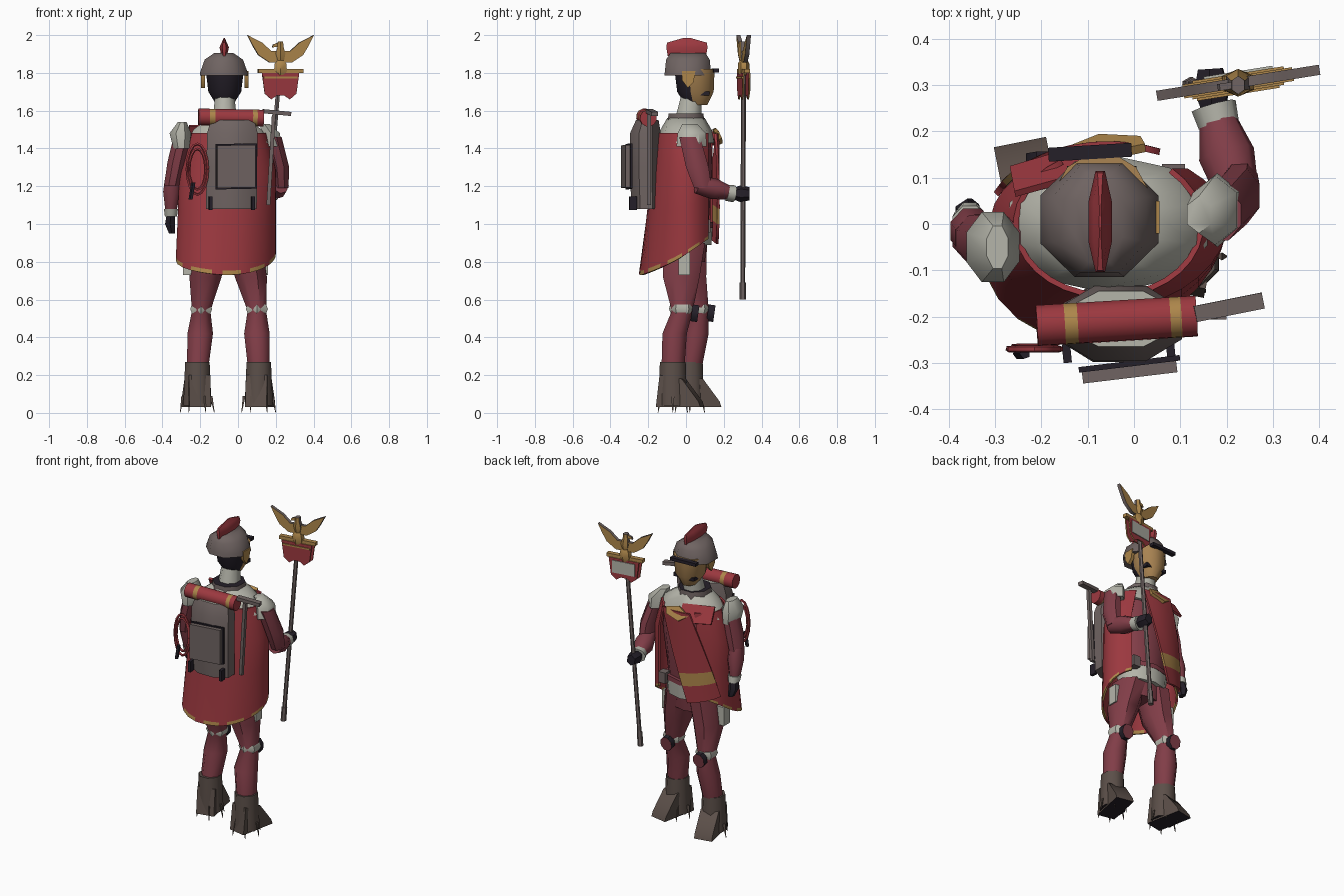
import bpy, bmesh
from math import sin, cos, pi, radians
from mathutils import Vector as V

if "Cube" in bpy.data.objects:
    bpy.data.objects.remove(bpy.data.objects["Cube"])


def material(name, rgb):
    m = bpy.data.materials.new(name)
    m.use_nodes = True
    m.diffuse_color = (*rgb, 1)
    m.node_tree.nodes["Principled BSDF"].inputs["Base Color"].default_value = (*rgb, 1)
    return m


RED = material("cape red", (.33, .04, .05))
CLOTH = material("maroon cloth", (.22, .047, .064))
LIGHT = material("pale grey", (.46, .46, .40))
STEEL = material("warm grey", (.16, .127, .122))
BROWN = material("boot brown", (.105, .078, .066))
DARK = material("near black", (.018, .014, .022))
GOLD = material("gold", (.42, .24, .07))
SKIN = material("tan skin", (.40, .23, .085))


def finish(name, bm, mats, rule=None, thick=0):
    """Shade, colour and link a mesh; rule(face) gives the material index."""
    if not isinstance(mats, tuple):
        mats = (mats,)
    bmesh.ops.recalc_face_normals(bm, faces=bm.faces)
    bm.normal_update()
    for f in bm.faces:
        f.smooth = True
        if rule:
            f.material_index = int(rule(f))
    for e in bm.edges:
        e.smooth = len(e.link_faces) == 2 and e.calc_face_angle() < .83
    me = bpy.data.meshes.new(name)
    bm.to_mesh(me)
    bm.free()
    for m in mats:
        me.materials.append(m)
    ob = bpy.data.objects.new(name, me)
    bpy.context.collection.objects.link(ob)
    if thick:
        mod = ob.modifiers.new("thickness", 'SOLIDIFY')
        mod.thickness, mod.offset = thick, 0
    return ob


def tube(name, mats, secs, n=8, bend=False, rule=None):
    """Loft rings (x, y, z, rx, ry); bend turns each ring along the path."""
    bm, rings = bmesh.new(), []
    for i, (x, y, z, rx, ry) in enumerate(secs):
        a, b = secs[max(i - 1, 0)], secs[min(i + 1, len(secs) - 1)]
        q = V((0, 0, 1)).rotation_difference(V(b[:3]) - V(a[:3]))
        ring = []
        for k in range(n):
            t = 2 * pi * (k + .5) / n
            p = V((rx * cos(t), ry * sin(t), 0))
            ring.append(bm.verts.new(V((x, y, z)) + (q @ p if bend else p)))
        rings.append(ring)
    for a, b in zip(rings, rings[1:]):
        for k in range(n):
            bm.faces.new((a[k], a[(k + 1) % n], b[(k + 1) % n], b[k]))
    bm.faces.new(rings[0])
    bm.faces.new(rings[-1])
    return finish(name, bm, mats, rule)


def plate(name, mats, pts, origin, u, v, thick, rule=None):
    """Extrude a flat (u, v) outline evenly to both sides."""
    u, v, o = V(u).normalized(), V(v).normalized(), V(origin)
    n = u.cross(v) * thick / 2
    bm = bmesh.new()
    lo, hi = [[bm.verts.new(o + u * a + v * b + s * n) for a, b in pts] for s in (-1, 1)]
    bm.faces.new(lo)
    bm.faces.new(hi)
    for k in range(len(pts)):
        j = (k + 1) % len(pts)
        bm.faces.new((lo[k], lo[j], hi[j], hi[k]))
    return finish(name, bm, mats, rule)


def box(name, mat, c, size, u=(1, 0, 0), v=(0, 0, 1)):
    x, y, z = size[0] / 2, size[1], size[2] / 2
    return plate(name, mat, [(-x, -z), (x, -z), (x, z), (-x, z)], c, u, v, y)


def sheet(name, mats, fn, rows, cols, rule, thick):
    """Grid cloth; rule(row, col) gives the material index."""
    bm = bmesh.new()
    g = [[bm.verts.new(fn(r, c)) for c in cols] for r in rows]
    for i in range(len(rows) - 1):
        for j in range(len(cols) - 1):
            f = bm.faces.new((g[i][j], g[i][j + 1], g[i + 1][j + 1], g[i + 1][j]))
            f.material_index = rule(i, j)
    return finish(name, bm, mats, None, thick)


def edge_face(f):
    return abs(f.normal.y) < .6


# Torso, mantle and neck
tube("torso", CLOTH, [(-.05, 0, .8, .14, .1), (-.05, 0, 1, .16, .12), (-.05, 0, 1.3, .2, .14),
                      (-.05, 0, 1.47, .18, .13)], 10)
tube("waist_cloth", LIGHT, [(-.05, .01, .89, .16, .125), (-.05, .01, .98, .17, .13)], 10)
tube("belt", CLOTH, [(-.05, .01, .98, .172, .132), (-.05, .01, 1.01, .172, .132)], 10)
box("belt_pouch", STEEL, (.085, .105, .99), (.05, .05, .07))
tube("mantle", LIGHT, [(-.055, 0, 1.43, .225, .15), (-.055, 0, 1.5, .19, .135), (-.06, 0, 1.56, .1, .1)], 10)
tube("collar", (STEEL, DARK), [(-.065, 0, 1.54, .105, .105), (-.065, 0, 1.585, .1, .1)],
     rule=lambda f: f.normal.z > .7)
tube("neck", LIGHT, [(-.07, .01, 1.55, .07, .075), (-.07, .03, 1.68, .055, .06)])

# Head with hair at the rear, moustache ends and visor
tube("head", (SKIN, DARK), [(-.07, .055, 1.63, .045, .06), (-.07, .05, 1.7, .09, .1), (-.07, .045, 1.82, .105, .11)],
     12, rule=lambda f: f.calc_center_median().y < .03)
box("moustache", DARK, (-.07, .1, 1.69), (.15, .05, .022))
box("visor", DARK, (-.095, .155, 1.812), (.18, .03, .02), (1, .06, 0))
for x in (-.185, .045):
    plate("cheek_guard", GOLD, [(-.02, .1), (.05, .1), (.04, .04), (.01, .01), (-.02, .05)], (x, 0, 1.71),
          (0, 1, 0), (0, 0, 1), .02)

# Helmet with ridge crest
tube("helmet", STEEL, [(-.075, .01, 1.785, .138, .135), (-.075, .01, 1.805, .135, .132),
                       (-.075, .01, 1.87, .11, .125), (-.075, .01, 1.905, .055, .1)])
tube("crest", RED, [(-.073, .005, 1.89, .016, .11), (-.073, .005, 1.935, .027, .118),
                    (-.073, .005, 1.96, .015, .114), (-.073, .005, 1.985, .003, .02)])


# Cape wrapped round the back, longer behind and fuller at one corner
def cape_point(t, a):
    w = .2 + .05 * min(t / .3, 1)
    depth = .155 + .075 * t * max(cos(a), 0)
    full = 1 + .22 * t * max(0, -sin(2 * a)) * (a < 0 < cos(a))
    z = 1.48 + (.84 - .11 * cos(a) - 1.48) * t
    return (-.055 + w * full * sin(a), -depth * full * cos(a), z)


sheet("cape", (RED, GOLD), cape_point, (0, .12, .3, .6, .97, 1),
      [radians(-150 + 288 * k / 26) for k in range(27)], lambda i, j: i == 4 and j % 3 > 0, .012)


# Broad sash sweeping from the brooch round the hip
def sash_point(t, s):
    a = radians(3 - 45 * t + (22 + 4 * t) * s)
    return (-.055 + .262 * sin(a), .172 * cos(a), 1.48 - .56 * t - .025 * t * s)


sheet("sash", (RED, GOLD), sash_point, (0, .2, .45, .68, .82, 1), (-1, -.5, 0, .5, 1), lambda i, j: i == 3, .014)
plate("brooch", GOLD, [(-.08, 0), (-.02, -.04), (.07, -.01), (.08, .03), (0, .05)], (-.055, .17, 1.46),
      (1, .1, 0), (0, -.5, 1), .02)
plate("shoulder_drape", RED, [(-.1, .06), (.1, .05), (.1, -.03), (0, -.06), (-.11, -.05)], (-.16, .12, 1.47),
      (1, .25, 0), (0, -.6, 1), .015)

# Legs, knee pads and boots
for side, hip, mid, knee, calf, foot, turn in (
        ("right", (-.14, 0), (-.172, .01), (-.195, .065), (-.2, .055), (-.215, .02), -.2),
        ("left", (.03, -.01), (.068, -.025), (.1, -.02), (.1, -.06), (.11, -.07), .2)):
    tube(side + "_leg", CLOTH, [(*foot, .22, .06, .065), (*calf, .42, .073, .07), (*knee, .54, .053, .06),
                                (*mid, .72, .092, .105), (*hip, .9, .1, .12)])
    tube(side + "_knee_fringe", LIGHT, [(*knee, .525, .056, .06), (*knee, .55, .067, .07), (*knee, .575, .057, .064)], 6)
    x, y = knee
    tube(side + "_knee_pad", (DARK, CLOTH), [(x, y + .05, .53, .042, .048), (x, y + .085, .525, .042, .048)], 8, True,
         lambda f: f.normal.y > .7)
    x, y = foot
    tube(side + "_boot", (BROWN, DARK), [(x, y, .04, .08, .08), (x, y, .1, .078, .08), (x, y, .27, .07, .074)], 8,
         rule=lambda f: f.normal.z < -.7)
    plate(side + "_foot", (BROWN, DARK), [(-.08, .03), (.16, .03), (.15, .06), (.06, .18), (-.06, .2)], (x, y, 0),
          (turn, 1, 0), (0, 0, 1), .115, lambda f: f.normal.z < -.7)
    for k in range(6):
        a = k * pi / 3
        px, py = x + .075 * cos(a), y + .075 * sin(a)
        tube(side + "_boot_fur", BROWN, [(px + .015 * cos(a), py + .015 * sin(a), .003, .002, .002),
                                         (px, py, .09, .01, .01)], 3)
    px = -.265 if x < 0 else .135
    box(side + "_hip_pouch", LIGHT, (px, -.01, .79), (.05, .06, .12))

# Right arm hanging
tube("right_upper_arm", CLOTH, [(-.35, -.03, 1.2, .045, .05), (-.325, -.04, 1.33, .052, .065),
                                (-.29, -.04, 1.48, .05, .06)])
tube("right_forearm", CLOTH, [(-.355, .0, 1.07, .032, .036), (-.35, -.015, 1.17, .05, .052),
                              (-.345, -.03, 1.25, .044, .046)])
tube("right_cuff", LIGHT, [(-.355, .01, 1.04, .035, .04), (-.355, .0, 1.08, .04, .042)])
tube("right_hand", DARK, [(-.35, .03, .95, .018, .025), (-.36, .02, 1, .03, .035), (-.355, .01, 1.05, .026, .03)], 6)
tube("right_shoulder_pad", LIGHT, [(-.3, -.05, 1.4, .045, .075), (-.305, -.05, 1.48, .062, .082),
                                   (-.295, -.05, 1.54, .025, .05)])

# Left arm reaching to the staff
tube("left_upper_arm", CLOTH, [(.23, .09, 1.19, .04, .05), (.225, .06, 1.3, .05, .065), (.185, .02, 1.46, .05, .06)])
tube("left_forearm", CLOTH, [(.225, .06, 1.21, .045, .05), (.2, .15, 1.185, .062, .055), (.18, .23, 1.165, .04, .036)],
     8, True)
tube("left_cuff", LIGHT, [(.183, .215, 1.165, .045, .042), (.172, .255, 1.16, .05, .045)], 8, True)
tube("left_hand", DARK, [(.172, .25, 1.16, .03, .03), (.168, .29, 1.16, .042, .045), (.165, .335, 1.16, .03, .035)],
     6, True)
tube("left_shoulder_pad", LIGHT, [(.18, .03, 1.41, .055, .08), (.175, .03, 1.48, .055, .075),
                                  (.14, .02, 1.53, .03, .04)], 6)

# Staff with crossbar, banner and winged bird
U, UP = (1, .16, 0), (0, 0, 1)
TOP = V((.225, .305, 0))
tube("staff", STEEL, [(.12, .3, .6, .013, .013), (.225, .305, 1.86, .013, .013)], 6)
tube("staff_foot", STEEL, [(.12, .3, .6, .017, .017), (.127, .3, .69, .017, .017)], 6)
tube("staff_collar", GOLD, [(*TOP.xy, 1.79, .026, .026), (*TOP.xy, 1.81, .04, .03),
                            (*TOP.xy, 1.85, .035, .03), (*TOP.xy, 1.87, .018, .018)], 6)
box("crossbar", GOLD, TOP + V((0, 0, 1.81)), (.24, .03, .022), U)
cloth = [(-.1, 0), (.1, 0), (.085, -.11), (.05, -.14), (.02, -.12), (-.02, -.12), (-.05, -.14), (-.085, -.11)]
for s in (-1, 1):
    plate("banner", (RED, GOLD), cloth, TOP + V((0, s * .016, 1.8)), U, UP, .008, edge_face)
    wing = [(0, -.07), (.06, -.07), (.12, -.03), (.15, .02), (.178, .075), (.1, .035), (.05, -.01), (0, -.01)]
    plate("wing", (GOLD, STEEL), [(s * a, b) for a, b in wing], TOP + V((0, 0, 1.925)), U, UP, .022, edge_face)
box("banner_trim", GOLD, TOP + V((0, -.022, 1.775)), (.18, .006, .01), U)
box("banner_lining", LIGHT, TOP + V((0, .022, 1.745)), (.15, .006, .08), U)
tube("bird_body", (GOLD, STEEL), [(*TOP.xy, 1.86, .02, .02), (*TOP.xy, 1.9, .03, .03), (.225, .3, 1.94, .018, .02),
                                  (.225, .3, 1.965, .016, .02)], 6, rule=edge_face)
plate("beak", (GOLD, STEEL), [(0, .012), (-.03, .0), (-.035, -.015), (0, -.012)], (.215, .3, 1.95), U, UP, .015,
      edge_face)

# Backpack with pocket, straps and bedroll
tube("backpack", (STEEL, LIGHT), [(-.035, -.21, 1.08, .145, .085), (-.033, -.215, 1.3, .145, .09),
                                  (-.03, -.215, 1.48, .145, .088), (-.028, -.205, 1.55, .125, .065)],
     rule=lambda f: f.normal.z > .7)
box("pocket_frame", DARK, (-.01, -.302, 1.305), (.22, .012, .24), (1, .12, .02))
box("pocket", STEEL, (-.01, -.315, 1.305), (.205, .035, .225), (1, .12, .02))
for x in (-.145, .08):
    box("pack_strap", DARK, (x, -.28, 1.11), (.018, .04, .07), (1, .1, 0))
roll = [(x, -.207 + .06 * x, 1.563 - .02 * x, .045, .045) for x in (-.21, -.15, -.122, .078, .102, .135)]
tube("bedroll", (RED, GOLD), roll, 12, True,
     lambda f: any(a < f.calc_center_median().x < b for a, b in ((-.151, -.121), (.077, .103))))

# Rope coil beside the pack
for r in (.8, 1):
    ring = [(-.215 + .055 * r * cos(k * pi / 8), -.25 - .02 * r, 1.29 + .135 * r * sin(k * pi / 8), .008, .008)
            for k in range(17)]
    tube("rope_coil", RED, ring, 5, True)
tube("rope_tail", DARK, [(-.25, -.28, 1.13, .012, .012), (-.235, -.28, 1.22, .012, .012)], 5)

# Pick hung on the back
box("pick_handle", STEEL, (.175, -.195, 1.34), (.02, .022, .48), (1, 0, -.06), (.06, 0, 1))
box("pick_head", STEEL, (.205, -.18, 1.59), (.15, .035, .022), (1, .2, -.1), (.1, 0, 1))
